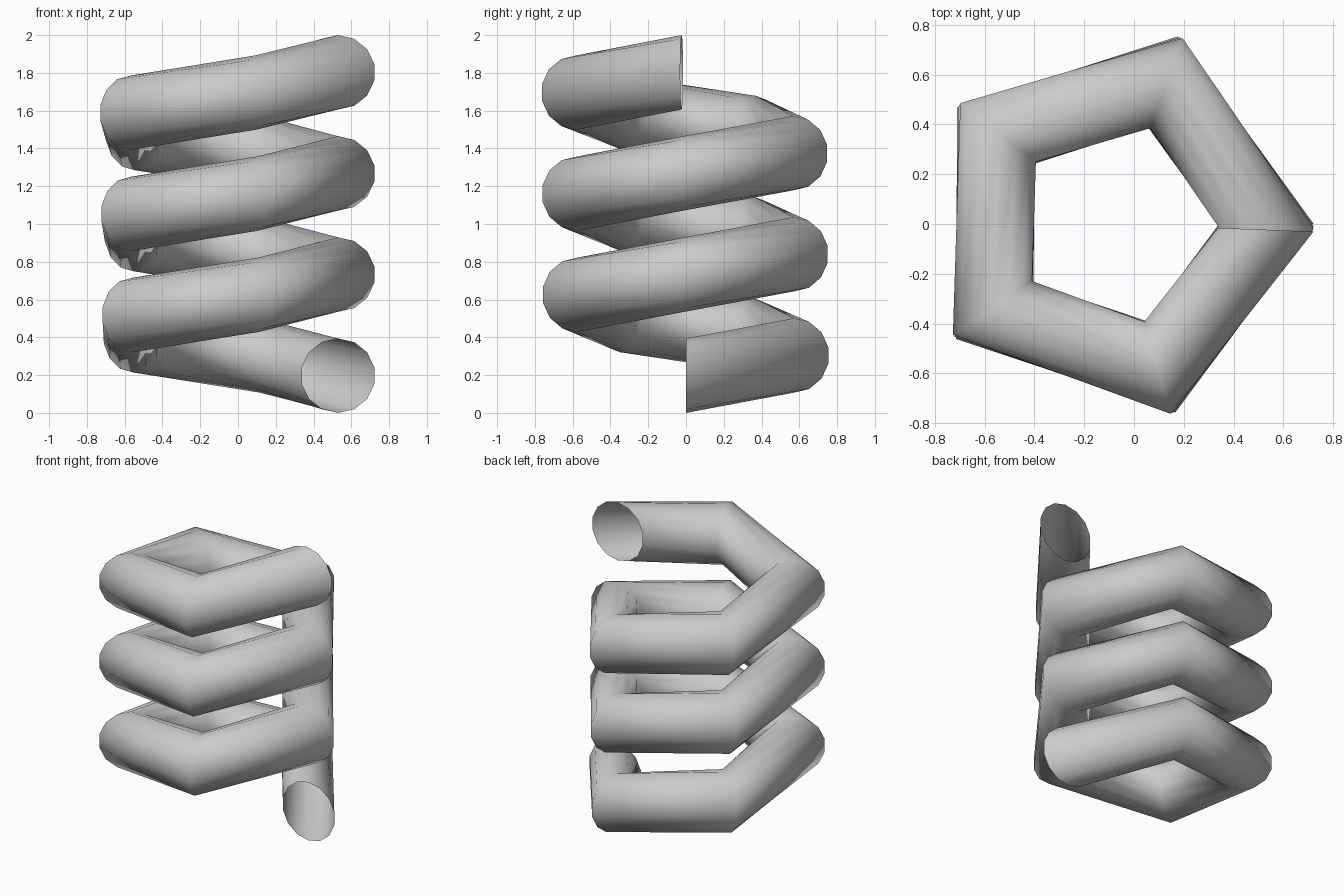
import bpy, bmesh, math

if "Cube" in bpy.data.objects:
    bpy.data.objects.remove(bpy.data.objects["Cube"])

# Coil dimensions
SIDES, STEPS = 14, 15                # tube sides, segments along the coil (five per turn)
TUBE_R, COIL_R = 0.197, 0.601
SWEEP, RISE = math.radians(1077.8), 1.606
AXIS_X = -0.071

gray = bpy.data.materials.new("plain gray")
gray.diffuse_color = (0.6, 0.6, 0.6, 1)
gray.use_nodes = True
gray.node_tree.nodes["Principled BSDF"].inputs["Base Color"].default_value = gray.diffuse_color

# Sweep a circular section around the vertical axis, leaving both ends open
bm = bmesh.new()
rings = []
for i in range(STEPS + 1):
    t = SWEEP * i / STEPS
    z0 = TUBE_R + RISE * i / STEPS
    ring = []
    for j in range(SIDES):
        a = 2 * math.pi * j / SIDES
        d = COIL_R + TUBE_R * math.sin(a)
        ring.append(bm.verts.new((AXIS_X + d * math.cos(t), d * math.sin(t),
                                  z0 + TUBE_R * math.cos(a))))
    rings.append(ring)

for low, high in zip(rings, rings[1:]):
    for j in range(SIDES):
        k = (j + 1) % SIDES
        face = bm.faces.new((low[j], low[k], high[k], high[j]))
        face.smooth = True

mesh = bpy.data.meshes.new("coil_tube")
bm.to_mesh(mesh)
bm.free()
mesh.materials.append(gray)
coil = bpy.data.objects.new("coil_tube", mesh)
bpy.context.collection.objects.link(coil)
